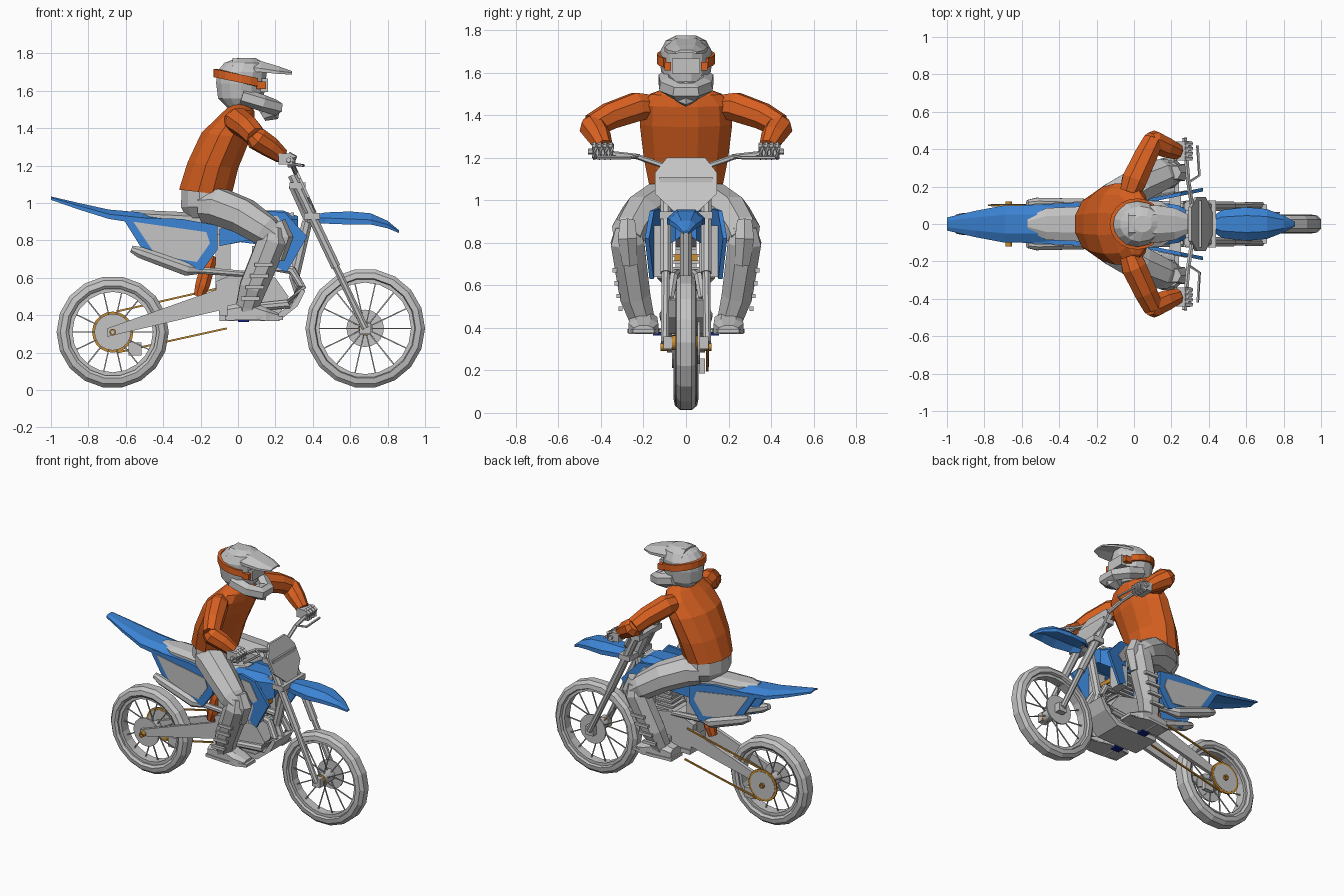
import bpy, bmesh
from math import sin, cos, pi, radians
from mathutils import Vector

if "Cube" in bpy.data.objects:
    bpy.data.objects.remove(bpy.data.objects["Cube"])


def material(name, *rgb):
    mat = bpy.data.materials.new(name)
    mat.use_nodes = True
    mat.diffuse_color = (*rgb, 1)
    mat.node_tree.nodes["Principled BSDF"].inputs["Base Color"].default_value = (*rgb, 1)
    return mat


GREY = material("light grey", .55, .55, .55)
ORANGE = material("orange", .7, .12, .015)
BLUE = material("bright blue", .045, .23, .66)
GOLD = material("gold", .6, .27, .03)
NAVY = material("navy blue", .005, .015, .22)


def loft(name, rings, mat, closed=False):
    """Skin a list of equal-length rings, capping the ends unless closed."""
    bm = bmesh.new()
    rows = [[bm.verts.new(p) for p in ring] for ring in rings]
    n = len(rows[0])
    pairs = list(zip(rows, rows[1:])) + ([(rows[-1], rows[0])] if closed else [])
    for a, b in pairs:
        for i in range(n):
            j = (i + 1) % n
            bm.faces.new((a[i], a[j], b[j], b[i]))
    if not closed:
        bm.faces.new(rows[0])
        bm.faces.new(rows[-1])
    bmesh.ops.recalc_face_normals(bm, faces=bm.faces)
    mesh = bpy.data.meshes.new(name)
    bm.to_mesh(mesh)
    bm.free()
    mesh.materials.append(mat)
    obj = bpy.data.objects.new(name, mesh)
    bpy.context.collection.objects.link(obj)
    return obj


def limb(name, path, mat=GREY, sides=8):
    """Faceted tube through points (x, y, z, radius)."""
    pts = [Vector(p[:3]) for p in path]
    rings = []
    for i, p in enumerate(path):
        d = (pts[min(i + 1, len(pts) - 1)] - pts[max(i - 1, 0)]).normalized()
        up = Vector((0, 0, 1)) if abs(d.z) < .9 else Vector((1, 0, 0))
        u = d.cross(up).normalized()
        v = d.cross(u)
        turn = [2 * pi * (k + .5) / sides for k in range(sides)]
        rings.append([pts[i] + p[3] * (u * cos(t) + v * sin(t)) for t in turn])
    return loft(name, rings, mat)


def plate(name, outline, base, slope, thick, mat=GREY, side=1):
    """Extruded (x, z) outline whose outer face lies on y = base + slope * x."""
    return loft(name, [[(x, side * (base + slope * x - t), z) for x, z in outline]
                       for t in (0, thick)], mat)


def box(name, centre, size, mat=GREY):
    x, y, z = centre
    a, b, c = (s / 2 for s in size)
    outline = [(x - a, z - c), (x + a, z - c), (x + a, z + c), (x - a, z + c)]
    return plate(name, outline, y + b, 0, 2 * b, mat)


def strip(name, rows, mat, y=0):
    """Arched strip along x from rows (x, half width, top, edge drop, thickness)."""
    rings = []
    for x, w, z, drop, thick in rows:
        top = [(x, y + w * k, z - drop * (abs(k) > .6)) for k in (-1, -.5, .5, 1)]
        rings.append(top + [(a, b, c - thick) for a, b, c in reversed(top)])
    return loft(name, rings, mat)


def stack(name, rows, mat, sides=12, tilt=0):
    """Stacked ellipses from rows (centre x, z, x radius, y radius)."""
    ts = [2 * pi * (k + .5) / sides for k in range(sides)]
    return loft(name, [[(cx + rx * cos(t), ry * sin(t), z - tilt * rx * cos(t)) for t in ts]
                       for cx, z, rx, ry in rows], mat)


def lathe(name, centre, profile, mat=GREY, sides=20):
    """Revolve a closed (radius, y) profile about a wheel axle."""
    x, z = centre
    ts = [2 * pi * k / sides for k in range(sides)]
    return loft(name, [[(x + r * cos(t), y, z + r * sin(t)) for r, y in profile] for t in ts],
                mat, closed=True)


def disc(name, centre, y, radius, thick, mat=GREY, hole=.01):
    a, b = y - thick / 2, y + thick / 2
    return lathe(name, centre, [(hole, a), (radius, a), (radius, b), (hole, b)], mat)


def wheel(name, centre, outer, inner, half):
    x, z = centre
    lathe(name + "_tyre", centre, [
        (inner + .02, -half * .8), (outer - .05, -half), (outer - .02, -half * .9),
        (outer, -half * .5), (outer, half * .5), (outer - .02, half * .9),
        (outer - .05, half), (inner + .02, half * .8)], sides=18)
    disc(name + "_rim", centre, 0, inner + .025, half * 1.2, hole=inner)
    disc(name + "_hub", centre, 0, .04, .1)
    for k in range(14):
        t, lean = 2 * pi * k / 14, .03 * (-1) ** k
        limb(name + "_spoke", [(x + .03 * cos(t), lean, z + .03 * sin(t), .0045),
                               (x + inner * cos(t), 0, z + inner * sin(t), .0045)], sides=4)


# Wheels, brakes and drive
REAR, FRONT = (-.67, .31), (.68, .33)
wheel("rear_wheel", REAR, .3, .215, .058)
wheel("front_wheel", FRONT, .32, .245, .05)
disc("rear_brake_disc", REAR, -.06, .098, .01)
disc("rear_sprocket", REAR, .1, .11, .01, GOLD, hole=.09)
disc("rear_sprocket_plate", REAR, .1, .095, .014)
disc("rear_axle", REAR, 0, .018, .24, GOLD)
disc("front_brake_disc", FRONT, .06, .1, .01)
disc("front_axle", FRONT, 0, .035, .13, GOLD)
limb("chain_top", [(-.65, .1, .42, .007), (-.08, .1, .55, .007)], GOLD, 4)
limb("chain_bottom", [(-.65, .1, .2, .007), (-.06, .1, .33, .007)], GOLD, 4)
box("chain_guide", (-.55, .075, .22), (.07, .03, .07))
limb("shock_spring", [(-.21, 0, .5, .03), (-.19, 0, .56, .042), (-.16, 0, .67, .042),
                      (-.14, 0, .72, .03)], ORANGE)

# Engine, frame centre and skid plate
plate("engine_block", [(-.1, .4), (-.12, .58), (.02, .64), (.2, .6), (.27, .5), (.22, .4)],
      .09, 0, .18)
for k in range(5):
    box("cylinder_fin", (.12 + .008 * k, 0, .62 + .03 * k), (.15, .14, .014))
box("cylinder_core", (.13, 0, .67), (.11, .1, .2))
box("cylinder_cap", (.2, 0, .73), (.06, .11, .03), GOLD)
plate("skid_plate", [(-.1, .37), (.22, .37), (.32, .45), (.36, .53), (.34, .54), (.29, .46),
                     (.2, .4), (-.1, .4)], .1, 0, .2)
plate("frame_spine", [(-.12, .5), (-.12, .9), (.3, .95), (.3, .85), (-.04, .78), (-.04, .5)],
      .05, 0, .1)
limb("steering_head", [(.3, 0, 1.1, .035), (.39, 0, .9, .035)])
limb("down_tube", [(.37, 0, .9, .03), (.3, 0, .6, .03), (.33, 0, .52, .03)])
strip("tank", [(-.06, .08, .93, .03, .1), (.1, .12, .96, .04, .14), (.24, .1, .96, .04, .14),
               (.32, .05, .93, .02, .1)], BLUE)

# Seat and fenders
strip("rear_fender", [(-1, .035, 1.035, .006, .012), (-.85, .07, 1, .015, .02),
                      (-.69, .1, .965, .025, .025), (-.4, .1, .94, .03, .04),
                      (-.15, .09, .92, .03, .06)], BLUE)
strip("seat", [(-.57, .03, .96, .01, .03), (-.47, .085, .96, .02, .05),
               (-.25, .095, .95, .02, .08), (0, .085, .95, .03, .1), (.1, .06, .965, .03, .08)], GREY)
strip("front_fender", [(.42, .04, .94, .02, .03), (.47, .075, .95, .03, .03),
                       (.6, .09, .955, .04, .03), (.71, .08, .945, .035, .025),
                       (.8, .045, .905, .02, .02), (.86, .012, .855, .005, .01)], BLUE)

# Bodywork, suspension and controls on both sides
PANEL = [(-.62, .925), (-.47, .685), (-.19, .64), (-.11, .75), (-.11, .88), (-.3, .915)]
PANEL_FIELD = [(-.56, .9), (-.44, .72), (-.22, .685), (-.15, .785), (-.17, .845)]
SHROUD = [(-.1, .86), (.12, .96), (.25, .95), (.37, .82), (.26, .63), (.2, .66), (.24, .78),
          (.05, .8), (-.1, .77)]
SHROUD_FIELD = [(.13, .93), (.21, .93), (.28, .83), (.24, .8), (.15, .85)]
fork = lambda s, t, r: (.29 + .39 * t, s, 1.15 - .82 * t, r)
for s, label in ((1, "left_"), (-1, "right_")):
    plate(label + "side_panel", PANEL, .13, .05, .025, BLUE, s)
    plate(label + "side_panel_field", PANEL_FIELD, .135, .05, .009, GREY, s)
    plate(label + "shroud", SHROUD, .12, .2, .02, BLUE, s)
    plate(label + "shroud_field", SHROUD_FIELD, .125, .2, .009, GREY, s)
    box(label + "radiator", (.22, s * .11, .76), (.06, .1, .24))
    plate(label + "swing_arm", [(-.7, .285), (-.7, .33), (-.08, .55), (-.08, .43)],
          .09, 0, .025, GREY, s)
    limb(label + "muffler", [(-.57, s * .11, .755, .02), (-.52, s * .11, .735, .033),
                             (-.27, s * .1, .645, .038), (-.2, s * .09, .64, .02),
                             (.05, s * .08, .62, .018)])
    limb(label + "exhaust_pipe", [(.16, s * .04, .66, .02), (.29, s * .06, .64, .024),
                                  (.34, s * .08, .55, .026), (.27, s * .1, .46, .026),
                                  (.05, s * .1, .44, .022)])
    limb(label + "fork_upper", [fork(s * .095, 0, .027), fork(s * .095, .6, .027)])
    limb(label + "fork_lower", [fork(s * .095, .55, .02), fork(s * .1, 1, .02)])
    box(label + "fork_foot", (.68, s * .085, .33), (.06, .04, .06))
    box(label + "foot_peg", (.03, s * .13, .372), (.06, .05, .016), NAVY)
    limb(label + "peg_bar", [(.03, 0, .385, .014), (.03, s * .26, .385, .014)], sides=6)
    limb(label + "handlebar", [(.31, 0, 1.15, .013), (.31, s * .1, 1.16, .013),
                               (.29, s * .23, 1.205, .013), (.27, s * .46, 1.23, .014)], sides=6)
    limb(label + "lever", [(.29, s * .22, 1.21, .008), (.35, s * .26, 1.2, .008),
                           (.34, s * .42, 1.2, .008)], sides=5)

# Steering clamps and number plate
for t in (.07, .27):
    x, _, z, _ = fork(0, t, 0)
    box("fork_clamp", (x, 0, z), (.085, .25, .035))
HALF = [(.06, .95), (.145, 1.03), (.145, 1.13), (.09, 1.2)]
ring = HALF + [(-y, z) for y, z in reversed(HALF)]
loft("number_plate", [[(.405 - .45 * (z - .95) + d, y, z) for y, z in ring] for d in (0, .015)], GREY)

# Rider body
stack("hips", [(-.16, .92, .12, .13), (-.17, .98, .14, .175), (-.17, 1.08, .135, .17)], GREY)
stack("jacket", [(-.175, 1.055, .145, .175), (-.135, 1.2, .14, .205), (-.065, 1.36, .135, .225),
                 (-.01, 1.45, .1, .22), (.015, 1.5, .075, .17), (.025, 1.53, .05, .08)],
      ORANGE, tilt=.12)
limb("neck", [(.02, 0, 1.48, .06), (.04, 0, 1.58, .06)])

# Rider limbs
for s, label in ((1, "left_"), (-1, "right_")):
    limb(label + "upper_arm", [(-.02, s * .17, 1.44, .06), (0, s * .23, 1.44, .072),
                               (.06, s * .36, 1.395, .066), (.1, s * .44, 1.35, .058)], ORANGE)
    limb(label + "forearm", [(.08, s * .445, 1.37, .045), (.1, s * .44, 1.345, .064),
                             (.17, s * .41, 1.3, .058), (.235, s * .385, 1.25, .042)], ORANGE)
    box(label + "palm", (.255, s * .39, 1.235), (.075, .1, .06))
    for k in range(4):
        y = s * (.352 + .026 * k)
        limb(label + "finger", [(.27, y, 1.262, .014), (.305, y, 1.245, .014),
                                (.3, y, 1.205, .013), (.265, y, 1.2, .012)], sides=5)
    limb(label + "thigh", [(-.18, s * .09, .98, .09), (-.1, s * .13, .98, .105),
                           (.03, s * .21, .93, .1), (.15, s * .265, .85, .088),
                           (.2, s * .275, .81, .07)])
    limb(label + "shin", [(.19, s * .275, .87, .06), (.185, s * .275, .8, .085),
                          (.14, s * .26, .69, .082), (.08, s * .24, .55, .078),
                          (.05, s * .21, .45, .065), (.04, s * .2, .4, .06)])
    limb(label + "knee_guard", [(.215, s * .275, .9, .04), (.245, s * .275, .82, .052),
                                (.21, s * .265, .7, .04)], sides=6)
    strip(label + "boot", [(-.06, .055, .45, .02, .06), (.06, .065, .48, .03, .07),
                           (.15, .07, .44, .02, .05), (.22, .045, .41, .01, .03)], GREY, s * .2)
    strip(label + "sole", [(-.07, .06, .395, 0, .02), (.1, .075, .395, 0, .02),
                           (.24, .05, .395, 0, .02)], GREY, s * .2)
    for k in range(4):
        z = .49 + .06 * k
        box(label + "buckle", (.07 + .4 * (z - .5), s * (.31 + .15 * (z - .5)), z), (.1, .02, .02))

# Helmet
stack("helmet_shell", [(.02, 1.51, .08, .08), (.015, 1.56, .125, .11), (.015, 1.64, .135, .122),
                       (.02, 1.7, .138, .122), (.035, 1.75, .11, .095), (.045, 1.775, .05, .045)],
      GREY, 14)
limb("chin_bar", [(.02, -.09, 1.57, .045), (.13, -.085, 1.535, .045), (.205, -.04, 1.51, .042),
                  (.205, .04, 1.51, .042), (.13, .085, 1.535, .045), (.02, .09, 1.57, .045)], sides=6)
limb("chin_guard", [(.13, 0, 1.465, .03), (.17, 0, 1.49, .06), (.2, 0, 1.54, .035)], sides=6)
strip("visor_peak", [(-.03, .09, 1.775, .04, .02), (.12, .1, 1.76, .04, .02),
                     (.22, .085, 1.73, .025, .015), (.29, .05, 1.705, .008, .01)], GREY)
band = []
for k in range(15):
    t = radians(50 + 260 * k / 14)
    x, z = .015 + .14 * cos(t), 1.665 - .03 * cos(t)
    band.append([(.015 + r * cos(t), (r - .008) * sin(t), z + h)
                 for r, h in ((.125, -.022), (.145, -.022), (.145, .022), (.125, .022))])
loft("goggle_strap", band, ORANGE)
box("goggle_lens", (.14, 0, 1.63), (.04, .13, .07))
for s in (-1, 1):
    box("goggle_clip", (.125, s * .085, 1.63), (.05, .03, .04), ORANGE)
